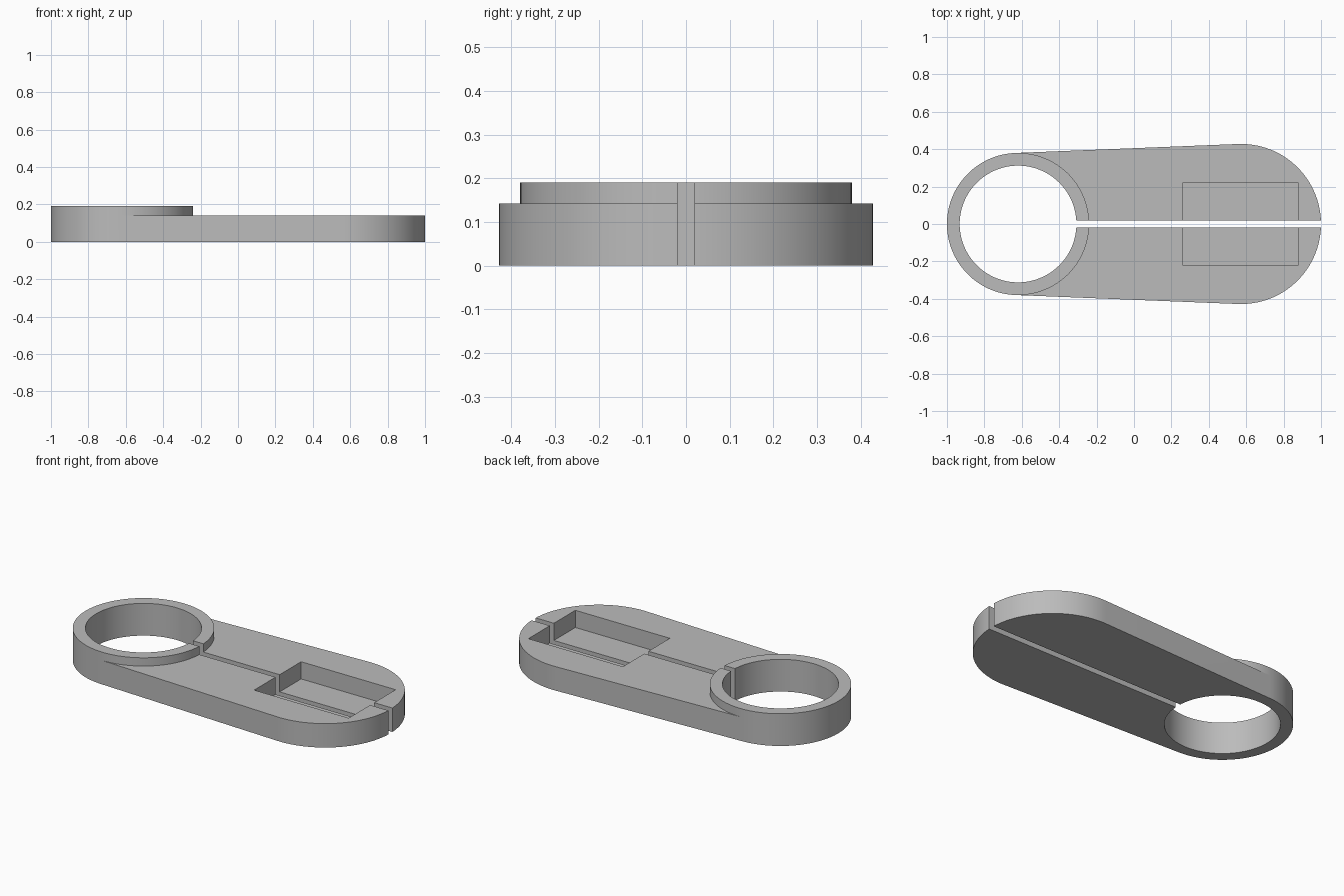
import bpy
import bmesh
from math import acos, cos, sin, pi

cube = bpy.data.objects.get("Cube")
if cube:
    bpy.data.objects.remove(cube)

RING_X, RING_R, HOLE_R = -0.62, 0.38, 0.312
END_X, END_R = 0.572, 0.428
PLATE_Z, RING_Z, POCKET_Z = 0.142, 0.191, 0.04
TANGENT = acos((RING_R - END_R) / (END_X - RING_X))

grey = bpy.data.materials.new("plain grey")
grey.use_nodes = True
colour = (0.5, 0.5, 0.5, 1)
grey.diffuse_color = colour
grey.node_tree.nodes["Principled BSDF"].inputs["Base Color"].default_value = colour


def arc(cx, r, start, end, steps=64):
    """Points along an arc centred on the x axis."""
    angles = [start + (end - start) * i / steps for i in range(steps + 1)]
    return [(cx + r * cos(a), r * sin(a)) for a in angles]


def rect(x0, x1, half):
    return [(x0, -half), (x1, -half), (x1, half), (x0, half)]


def prism(name, outline, z0, z1):
    """Extrude a counter-clockwise outline between two heights."""
    bm = bmesh.new()
    base = bm.faces.new([bm.verts.new((x, y, z0)) for x, y in outline])
    top = bmesh.ops.extrude_face_region(bm, geom=[base])["geom"]
    for v in top:
        if isinstance(v, bmesh.types.BMVert):
            v.co.z = z1
    bmesh.ops.recalc_face_normals(bm, faces=bm.faces)
    mesh = bpy.data.meshes.new(name)
    bm.to_mesh(mesh)
    bm.free()
    mesh.materials.append(grey)
    obj = bpy.data.objects.new(name, mesh)
    bpy.context.collection.objects.link(obj)
    return obj


def combine(target, tool, operation):
    """Apply a boolean and discard the tool."""
    mod = target.modifiers.new(operation, "BOOLEAN")
    mod.operation, mod.solver, mod.object = operation, "EXACT", tool
    bpy.context.view_layer.update()
    result = bpy.data.meshes.new_from_object(
        target.evaluated_get(bpy.context.evaluated_depsgraph_get()))
    target.modifiers.clear()
    target.data = result
    bpy.data.objects.remove(tool)


# Tapered plate, with a taller collar sharing its rounded small end
small_end = arc(RING_X, RING_R, TANGENT, 2 * pi - TANGENT)
large_end = arc(END_X, END_R, -TANGENT, TANGENT)
inner_side = arc(RING_X, RING_R, -TANGENT, TANGENT)
body = prism("clamp_plate", large_end + small_end, 0, PLATE_Z)
collar = prism("collar", inner_side[1:-1] + small_end, 0, RING_Z)
combine(body, collar, "UNION")

# Round bore, recessed pocket and the long slit
bore = prism("bore", arc(RING_X, HOLE_R, 0, 2 * pi, 128)[:-1], -0.1, 0.3)
combine(body, bore, "DIFFERENCE")
pocket = prism("pocket", rect(0.26, 0.88, 0.22), POCKET_Z, 0.3)
combine(body, pocket, "DIFFERENCE")
slit = prism("slit", rect(RING_X, 1.1, 0.019), -0.1, 0.3)
combine(body, slit, "DIFFERENCE")

# Smooth curved walls, crisp rims
bpy.ops.object.select_all(action="DESELECT")
body.select_set(True)
bpy.context.view_layer.objects.active = body
bpy.ops.object.shade_smooth_by_angle(angle=0.5)
